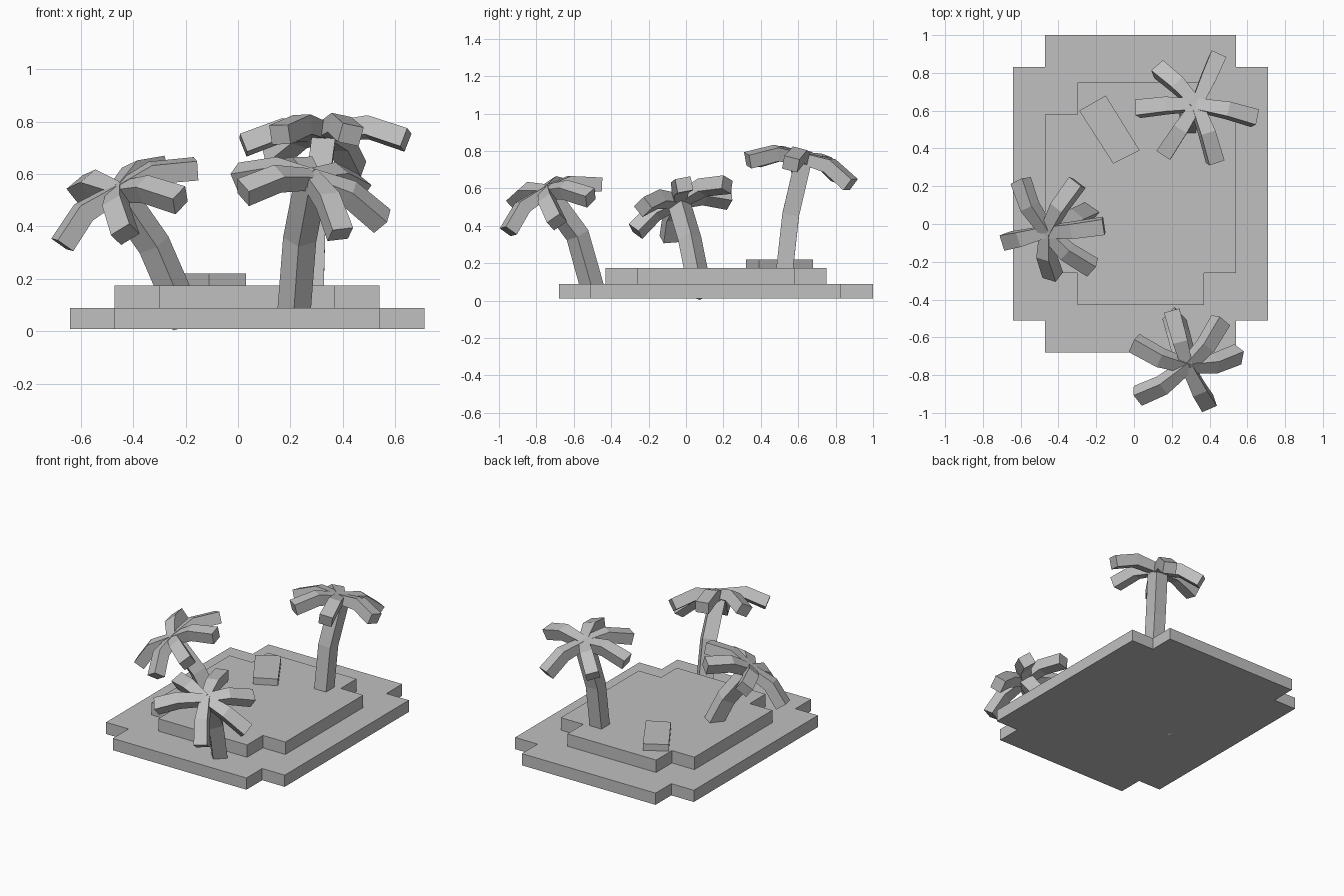
import bpy, bmesh
from math import radians, cos, sin
from mathutils import Vector

cube = bpy.data.objects.get("Cube")
if cube:
    bpy.data.objects.remove(cube, do_unlink=True)

grey = bpy.data.materials.new("plain grey")
grey.use_nodes = True
grey.diffuse_color = (0.53, 0.53, 0.53, 1)
grey.node_tree.nodes["Principled BSDF"].inputs["Base Color"].default_value = grey.diffuse_color


def finish(name, bm):
    bmesh.ops.recalc_face_normals(bm, faces=bm.faces)
    mesh = bpy.data.meshes.new(name)
    bm.to_mesh(mesh)
    bm.free()
    mesh.materials.append(grey)
    obj = bpy.data.objects.new(name, mesh)
    bpy.context.collection.objects.link(obj)
    return obj


def slab(name, outline, bottom, top):
    """Extrude a flat outline upward."""
    bm = bmesh.new()
    face = bm.faces.new([bm.verts.new((x, y, bottom)) for x, y in outline])
    side = bmesh.ops.extrude_face_region(bm, geom=[face])["geom"]
    verts = [v for v in side if isinstance(v, bmesh.types.BMVert)]
    bmesh.ops.translate(bm, verts=verts, vec=(0, 0, top - bottom))
    return finish(name, bm)


def notched(x0, x1, y0, y1, n):
    """Rectangle outline with a square step cut from each corner."""
    return [(x0 + n, y0), (x1 - n, y0), (x1 - n, y0 + n), (x1, y0 + n),
            (x1, y1 - n), (x1 - n, y1 - n), (x1 - n, y1), (x0 + n, y1),
            (x0 + n, y1 - n), (x0, y1 - n), (x0, y0 + n), (x0 + n, y0 + n)]


def sweep(bm, points, sizes, reference):
    """Sweep a rectangular section (width, thickness) along a path."""
    points = [Vector(p) for p in points]
    rings = []
    for i, p in enumerate(points):
        before, after = points[max(i - 1, 0)], points[min(i + 1, len(points) - 1)]
        along = ((p - before).normalized() + (after - p).normalized()).normalized()
        side = along.cross(reference).normalized()
        normal = side.cross(along)
        w, t = sizes[i][0] / 2, sizes[i][1] / 2
        rings.append([bm.verts.new(p + side * w * a + normal * t * b)
                      for a, b in ((-1, -1), (1, -1), (1, 1), (-1, 1))])
    for low, high in zip(rings, rings[1:]):
        for k in range(4):
            bm.faces.new((low[k], low[k - 1], high[k - 1], high[k]))
    bm.faces.new(rings[0])
    bm.faces.new(rings[-1])


def palm(name, trunk, yaw, tips):
    """Bent square trunk with drooping, two-part leaves."""
    foot, bend, crown = [Vector(p) for p in trunk]
    facing = Vector((cos(radians(yaw)), sin(radians(yaw)), 0))
    bm = bmesh.new()
    sweep(bm, (foot, bend, crown), [(0.09, 0.09)] * 3, facing)
    finish(name + "_trunk", bm)

    up = (crown - bend).normalized()
    bm = bmesh.new()
    for tip in tips:
        tip = Vector(tip)
        knee = crown.lerp(tip, 0.52) + up * 0.035
        sweep(bm, (crown, knee, tip),
              [(0.06, 0.06), (0.08, 0.075), (0.085, 0.075)], up)
    finish(name + "_leaves", bm)


# Stepped island
slab("lower_ground", notched(-0.64, 0.71, -0.68, 1.0, 0.17), 0.01, 0.09)
slab("upper_ground", notched(-0.47, 0.54, -0.43, 0.75, 0.17), 0.09, 0.175)

# Low block lying on the upper ground
slab("low_block", [(-0.15, 0.68), (-0.29, 0.6), (-0.11, 0.32), (0.03, 0.39)], 0.175, 0.22)

# Palms: trunk path, trunk turn, leaf tips
palm("back_palm",
     [(0.28, 0.52, 0.1), (0.29, 0.56, 0.46), (0.33, 0.63, 0.76)], 0,
     [(0.44, 0.88, 0.62), (0.13, 0.82, 0.66), (0.02, 0.61, 0.71),
      (0.16, 0.37, 0.75), (0.43, 0.33, 0.75), (0.64, 0.56, 0.73)])

palm("side_palm",
     [(-0.19, 0.08, 0.03), (-0.32, 0.02, 0.33), (-0.46, -0.04, 0.53)], 50,
     [(-0.67, -0.09, 0.33), (-0.43, -0.27, 0.37), (-0.22, -0.23, 0.5),
      (-0.16, -0.01, 0.62), (-0.3, 0.22, 0.62), (-0.6, 0.23, 0.54)])

palm("front_palm",
     [(0.21, -0.49, 0.03), (0.235, -0.58, 0.35), (0.28, -0.75, 0.58)], 45,
     [(0.39, -0.95, 0.37), (0.55, -0.69, 0.42), (0.46, -0.51, 0.55),
      (0.2, -0.46, 0.62), (0.0, -0.63, 0.59), (0.02, -0.91, 0.53)])
